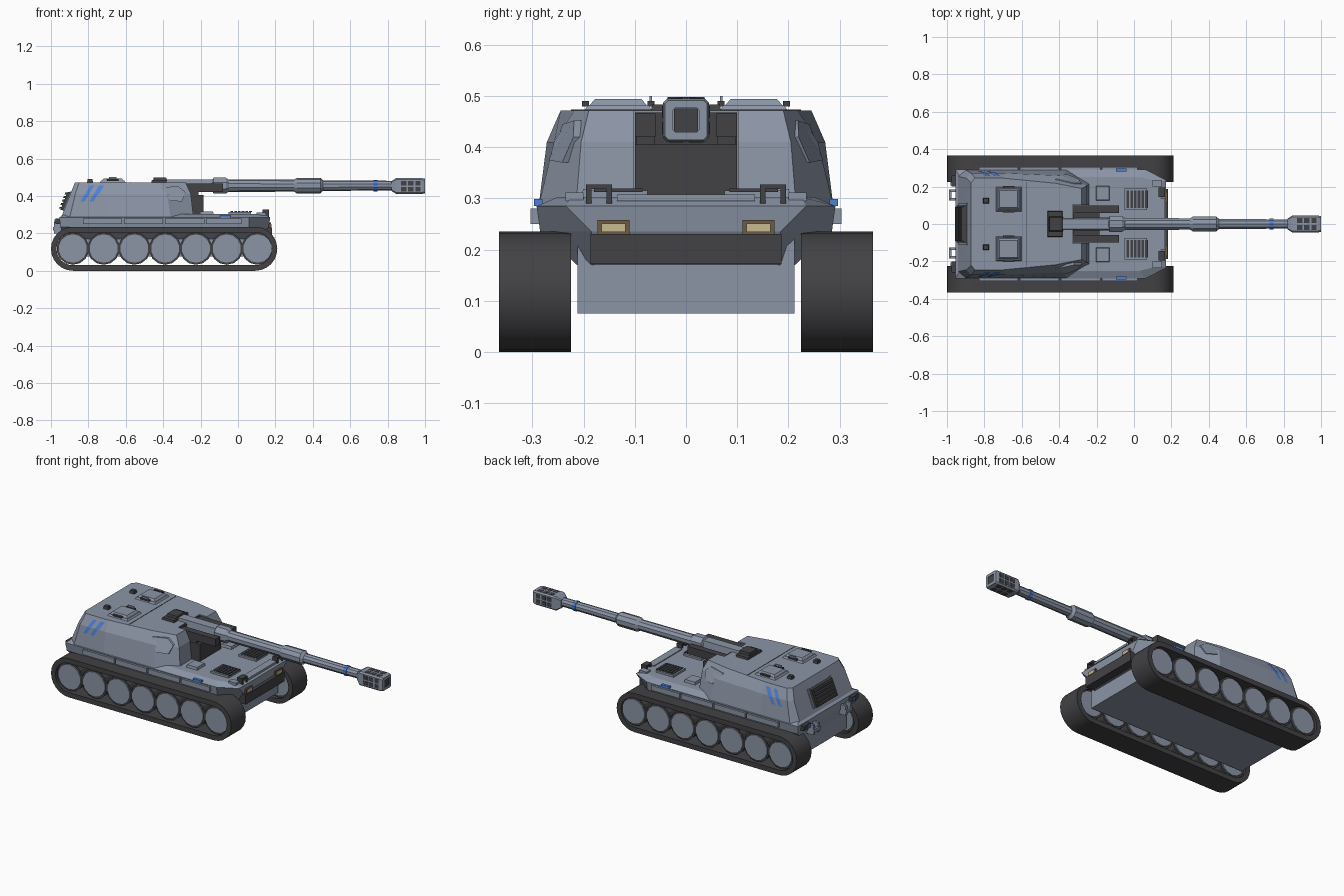
import bpy, bmesh, math
from mathutils import Matrix, Vector

if "Cube" in bpy.data.objects:
    bpy.data.objects.remove(bpy.data.objects["Cube"])


def material(name, rgb):
    m = bpy.data.materials.new(name)
    m.diffuse_color = (*rgb, 1)
    m.use_nodes = True
    m.node_tree.nodes["Principled BSDF"].inputs["Base Color"].default_value = m.diffuse_color
    return m


ARMOR = material("blue grey armor", (.26, .30, .38))
DARK = material("charcoal", (.055, .053, .058))
BLUE = material("marking blue", (.07, .22, .70))
LAMP = material("lamp cream", (.58, .50, .28))
FRAME = material("lamp frame brown", (.15, .10, .06))


def finish(name, bm, mat, mirror=False, smooth=False):
    if mirror:
        geo = bmesh.ops.duplicate(bm, geom=bm.verts[:] + bm.edges[:] + bm.faces[:])["geom"]
        for v in geo:
            if isinstance(v, bmesh.types.BMVert):
                v.co.y *= -1
    bmesh.ops.recalc_face_normals(bm, faces=bm.faces)
    me = bpy.data.meshes.new(name)
    bm.to_mesh(me)
    bm.free()
    me.materials.append(mat)
    ob = bpy.data.objects.new(name, me)
    bpy.context.collection.objects.link(ob)
    if smooth:
        bpy.ops.object.select_all(action='DESELECT')
        ob.select_set(True)
        bpy.context.view_layer.objects.active = ob
        bpy.ops.object.shade_smooth_by_angle(angle=math.radians(35))
    return ob


def add_box(bm, x, y, z, shear=0.0, bevel=0.0):
    """Axis box from ranges; shear shifts x with height, bevel insets the top."""
    vs = bmesh.ops.create_cube(bm, size=1)["verts"]
    c = [(r[0] + r[1]) / 2 for r in (x, y, z)]
    s = [r[1] - r[0] for r in (x, y, z)]
    for v in vs:
        top = v.co.z > 0
        p = [c[i] + v.co[i] * (s[i] - (2 * bevel if top and i < 2 else 0)) for i in range(3)]
        p[0] += shear * (p[2] - z[0])
        v.co = p


def boxes(name, mat, specs, mirror=False, shear=0.0, bevel=0.0):
    bm = bmesh.new()
    for x, y, z in specs:
        add_box(bm, x, y, z, shear, bevel)
    return finish(name, bm, mat, mirror)


def loft(name, mat, levels):
    """Stack of plan outlines, each given as (z, points of the +y half, rear to front)."""
    bm = bmesh.new()
    rings = []
    for z, half in levels:
        pts = half + [(x, -y) for x, y in reversed(half)]
        rings.append([bm.verts.new((x, y, z)) for x, y in pts])
    n = len(rings[0])
    for a, b in zip(rings, rings[1:]):
        for i in range(n):
            j = (i + 1) % n
            bm.faces.new((a[i], a[j], b[j], b[i]))
    bm.faces.new(rings[0])
    bm.faces.new(rings[-1])
    return finish(name, bm, mat)


def tube(name, mat, rings, sides=12, cz=.455):
    """Turned part along x from (x, radius) rings."""
    bm = bmesh.new()
    rows = []
    for x, r in rings:
        rows.append([bm.verts.new((x, r * math.cos((i + .5) * math.tau / sides),
                                   cz + r * math.sin((i + .5) * math.tau / sides))) for i in range(sides)])
    for a, b in zip(rows, rows[1:]):
        for i in range(sides):
            bm.faces.new((a[i], a[(i + 1) % sides], b[(i + 1) % sides], b[i]))
    bm.faces.new(rows[0])
    bm.faces.new(rows[-1])
    return finish(name, bm, mat)


# track bands: hollow stadium loops
def stadium(r, steps=12):
    pts = []
    for cx, a0 in ((.0925, -90), (-.8825, 90)):
        for i in range(steps + 1):
            a = math.radians(a0 + 180 * i / steps)
            pts.append((cx + r * math.cos(a), .1175 + r * math.sin(a)))
    return pts


bm = bmesh.new()
loops = [[bm.verts.new((x, y, z)) for x, z in stadium(r)]
         for r, y in ((.1175, .225), (.1175, .365), (.088, .365), (.088, .225))]
for k in range(4):
    a, b = loops[k], loops[(k + 1) % 4]
    for i in range(len(a)):
        j = (i + 1) % len(a)
        bm.faces.new((a[i], a[j], b[j], b[i]))
finish("track_band", bm, DARK, True, True)

# road wheels: dark tyres with raised armour coloured hubs
for name, mat, r1, r2, depth in (("wheel_tyre", DARK, .087, .087, .11), ("wheel_hub", ARMOR, .076, .076, .124)):
    bm = bmesh.new()
    for i in range(7):
        m = Matrix.Translation((-.883 + i * .1645, .295, .119)) @ Matrix.Rotation(math.pi / 2, 4, 'X')
        bmesh.ops.create_cone(bm, cap_ends=True, segments=14, radius1=r1, radius2=r2, depth=depth, matrix=m)
    finish(name, bm, mat, True)

# hull
boxes("lower_hull", ARMOR, [((-.93, .12), (-.212, .212), (.075, .24))])
loft("upper_hull", ARMOR, [
    (.17, [(-.93, .213), (.06, .213), (.13, .18)]),
    (.235, [(-.95, .285), (.06, .285), (.165, .185)]),
    (.285, [(-.955, .292), (.06, .292), (.172, .235)]),
    (.303, [(-.93, .25), (.03, .25), (.14, .225)])])
boxes("front_bumper", DARK, [((.13, .182), (-.187, .187), (.172, .23))])
boxes("side_skirt", ARMOR, [((x, x + w), (.285, .304), (.25, .28))
                            for x, w in ((-.83, .21), (-.61, .21), (-.39, .21), (-.17, .19))], True)
boxes("hull_marking", BLUE, [((-.095, -.04), (.28, .297), (.285, .299))], True)
boxes("lamp_frame", FRAME, [((.15, .176), (.11, .173), (.228, .258))], True)
boxes("lamp_glass", LAMP, [((.17, .18), (.118, .165), (.234, .251))], True)
boxes("deck_hatch", ARMOR, [((-.205, -.13), (.125, .205), (.30, .318))], True, bevel=.004)
boxes("engine_louvre_frame", ARMOR, [((-.05, .07), (.075, .19), (.30, .315))], True)
boxes("engine_louvre", DARK, [((-.04 + i * .02, -.026 + i * .02), (.085, .18), (.313, .319))
                              for i in range(6)], True)
boxes("tow_hook", DARK, [((.13, .165), (.145, .195), (.318, .327)), ((.13, .165), (.145, .155), (.29, .32)),
                         ((.13, .165), (.185, .195), (.29, .32))], True)
boxes("front_rail", ARMOR, [((.12, .165), (-.135, .135), (.295, .308)), ((.10, .15), (.2, .235), (.295, .312))], True)

# rear fittings
boxes("rear_lamp_box", DARK, [((-.975, -.94), (.20, .26), (.25, .28))], True)
boxes("rear_lamp", BLUE, [((-.98, -.973), (.205, .225), (.255, .275))], True)
boxes("rear_bracket", ARMOR, [((-.985, -.94), (.125, .14), (.2, .26)), ((-.985, -.94), (.17, .185), (.2, .26)),
                              ((-.99, -.975), (.125, .185), (.215, .235))], True)

# turret shell with a front recess for the gun
loft("turret", ARMOR, [
    (.285, [(-.945, .255), (-.90, .288), (-.70, .288), (-.36, .288), (-.238, .215), (-.238, .102), (-.33, .102)]),
    (.41, [(-.897, .245), (-.87, .272), (-.70, .272), (-.38, .258), (-.252, .205), (-.252, .102), (-.33, .102)]),
    (.472, [(-.872, .22), (-.85, .245), (-.70, .245), (-.42, .218), (-.28, .19), (-.28, .102), (-.33, .102)])])
boxes("gun_recess", DARK, [((-.34, -.185), (-.1, .1), (.295, .405)), ((-.335, -.322), (-.1, .1), (.40, .468))])
boxes("recoil_block", DARK, [((-.32, -.08), (.06, .1), (.42, .466)), ((-.32, -.21), (.062, .098), (.37, .43))], True)


# turret side height profile, used to lay flat markings and plates on the slope
def side_y(z):
    return .288 - .016 * (z - .285) / .125 if z < .41 else .272 - .027 * (z - .41) / .062


bm = bmesh.new()
for x0, z0, z1 in ((-.842, .37, .455), (-.795, .37, .455), (-.765, .41, .455)):
    rows = []
    for z in ((z0, .41, z1) if z0 < .41 else (z0, z1)):
        x = x0 + (z - z0) * .6
        rows.append([bm.verts.new((x + dx, side_y(z) + .004, z)) for dx in (0, .022)])
    for a, b in zip(rows, rows[1:]):
        bm.faces.new((a[0], a[1], b[1], b[0]))
finish("turret_marking", bm, BLUE, True)

# cheek plates at the front corners
bm = bmesh.new()
front = [(-.42, .235, .445), (-.36, .262, .375), (-.30, .236, .37), (-.28, .214, .42), (-.32, .213, .452)]
vs = [[bm.verts.new((x, y + d, z)) for x, y, z in front] for d in (-.03, .006)]
bm.faces.new(vs[0])
bm.faces.new(vs[1])
for i in range(5):
    j = (i + 1) % 5
    bm.faces.new((vs[0][i], vs[0][j], vs[1][j], vs[1][i]))
finish("cheek_plate", bm, ARMOR, True)

# roof hatches and small fittings
boxes("roof_hatch_base", ARMOR, [((-.74, -.60), (.065, .20), (.47, .482))], True, bevel=.008)
boxes("roof_hatch", ARMOR, [((-.73, -.61), (.075, .19), (.48, .494))], True, bevel=.012)
boxes("hatch_hinge", DARK, [((-.70, -.64), (.19, .203), (.48, .49)), ((-.70, -.64), (.062, .075), (.48, .49))], True)
boxes("hatch_handle", ARMOR, [((-.69, -.65), (.066, .071), (.48, .5))], True)
boxes("roof_sight", DARK, [((-.807, -.775), (.11, .14), (.47, .49))], True, bevel=.003)
boxes("roof_seam", DARK, [((-.575, -.571), (-.225, .225), (.47, .4735))])

# rear ventilation grille following the sloped back
boxes("rear_grille", DARK, [((-.95, -.90), (-.1, .1), (.325, .42))], shear=.4)
boxes("rear_grille_slat", DARK, [((-.957 + i * .0075, -.93 + i * .0075), (-.09, .09), (.333 + i * .019, .342 + i * .019))
                                 for i in range(5)], shear=.4)
boxes("rear_grille_rim", ARMOR, [((-.938, -.89), (.1, .113), (.32, .425))], True, shear=.4)

# gun cradle, barrel and muzzle brake
boxes("breech_cover", DARK, [((-.465, -.38), (-.07, .07), (.465, .484)), ((-.455, -.38), (-.04, .04), (.48, .498))],
      bevel=.004)
boxes("cradle", ARMOR, [((-.39, -.12), (-.036, .036), (.42, .488))], bevel=.008)
tube("gun_collar", ARMOR, [(-.14, .03), (-.13, .046), (-.065, .046), (-.045, .032)], 8)
tube("barrel", ARMOR, [(-.06, .034), (.30, .032), (.315, .042), (.44, .042), (.455, .028), (.84, .026)], 10)
tube("barrel_marking", BLUE, [(.725, .030), (.745, .030)], 10)

bm = bmesh.new()
rows = []
for x, k in ((.82, .62), (.845, 1), (.985, 1), (1, .92), (1, .56), (.96, .56)):
    pts = [(.045, .034), (.037, .042), (-.037, .042), (-.045, .034),
           (-.045, -.034), (-.037, -.042), (.037, -.042), (.045, -.034)]
    rows.append([bm.verts.new((x, y * k, .453 + z * k)) for y, z in pts])
for a, b in zip(rows, rows[1:]):
    for i in range(8):
        bm.faces.new((a[i], a[(i + 1) % 8], b[(i + 1) % 8], b[i]))
bm.faces.new(rows[0])
bm.faces.new(rows[-1])
finish("muzzle_brake", bm, ARMOR)
boxes("muzzle_bore", DARK, [((.955, .997), (-.0235, .0235), (.43, .476))])
slots = []
for i in range(3):
    x = (.872 + i * .038, .9 + i * .038)
    slots += [(x, (.04, .0465), z) for z in ((.425, .449), (.457, .481))]
    slots += [(x, (.006, .032), z) for z in ((.4095, .415), (.491, .4965))]
boxes("muzzle_slot", DARK, slots, True)
